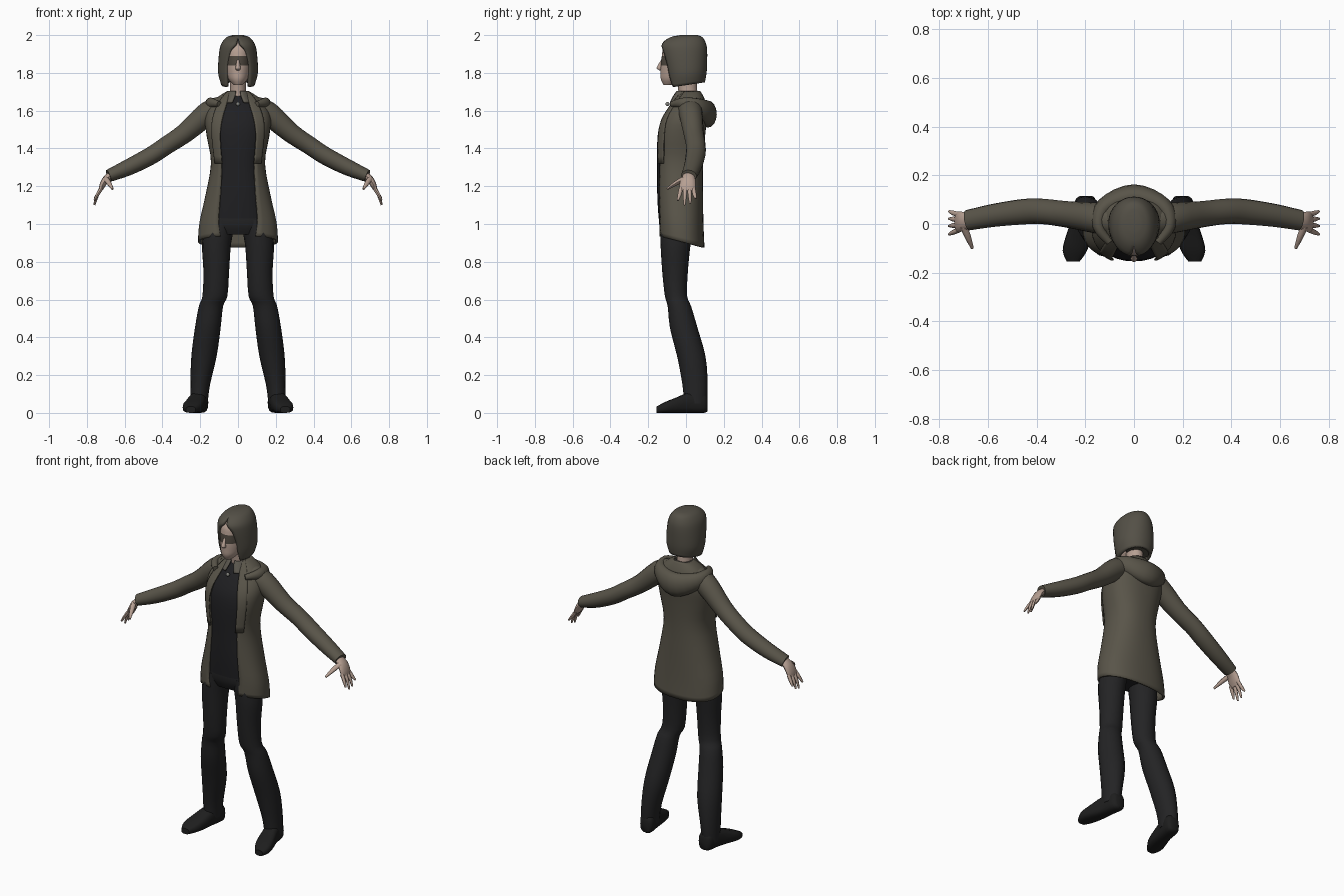
import bpy, bmesh, math
from mathutils import Vector

if "Cube" in bpy.data.objects:
    bpy.data.objects.remove(bpy.data.objects["Cube"])


def material(name, rgb):
    m = bpy.data.materials.new(name)
    m.diffuse_color = (*rgb, 1)
    m.use_nodes = True
    m.node_tree.nodes["Principled BSDF"].inputs["Base Color"].default_value = m.diffuse_color
    return m


COAT = material("olive coat", (0.100, 0.090, 0.067))
HAIR = material("dark olive hair", (0.088, 0.080, 0.062))
SKIN = material("skin", (0.47, 0.35, 0.29))
SHIRT = material("black shirt", (0.014, 0.014, 0.016))
TROUSERS = material("black trousers", (0.017, 0.017, 0.018))
BOOT = material("black boots", (0.013, 0.013, 0.013))
COLLAR = material("grey olive collar", (0.11, 0.10, 0.08))
BAND = material("eye shadow", (0.075, 0.062, 0.048))
METAL = material("grey metal", (0.22, 0.22, 0.20))


def resample(rows, k):
    """Catmull-Rom interpolation of any list of number tuples."""
    out = []
    for i in range(len(rows) - 1):
        p0, p1 = rows[max(i - 1, 0)], rows[i]
        p2, p3 = rows[i + 1], rows[min(i + 2, len(rows) - 1)]
        for j in range(k):
            t = j / k
            out.append(tuple(
                0.5 * (2 * b + (c - a) * t + (2 * a - 5 * b + 4 * c - d) * t * t
                       + (3 * b - a - 3 * c + d) * t ** 3)
                for a, b, c, d in zip(p0, p1, p2, p3)))
    out.append(tuple(rows[-1]))
    return out


def spow(v, p):
    return math.copysign(abs(v) ** p, v)


def finish(name, bm, mat, mirror=False, thick=0.0, angle=45):
    me = bpy.data.meshes.new(name)
    bm.to_mesh(me)
    bm.free()
    me.materials.append(mat)
    ob = bpy.data.objects.new(name, me)
    bpy.context.collection.objects.link(ob)
    bpy.ops.object.select_all(action='DESELECT')
    ob.select_set(True)
    bpy.context.view_layer.objects.active = ob
    bpy.ops.object.shade_smooth_by_angle(angle=math.radians(angle))
    if thick:
        s = ob.modifiers.new("Thickness", 'SOLIDIFY')
        s.thickness, s.offset = thick, -1
    if mirror:
        m = ob.modifiers.new("Mirror", 'MIRROR')
        m.use_mirror_merge = False
    return ob


def tube(name, mat, rows, ref, along=None, n=16, k=3, p=1.0, mirror=False):
    """Closed loft of (x, y, z, radius along ref, other radius)."""
    rows = resample(rows, k)
    bm = bmesh.new()
    rings = []
    for i, (x, y, z, ru, rv) in enumerate(rows):
        a, b = rows[max(i - 1, 0)], rows[min(i + 1, len(rows) - 1)]
        d = Vector(along) if along else (Vector(b[:3]) - Vector(a[:3])).normalized()
        u = Vector(ref)
        u = (u - d * u.dot(d)).normalized()
        v = d.cross(u)
        ring = []
        for j in range(n):
            t = 2 * math.pi * j / n
            ring.append(bm.verts.new(Vector((x, y, z)) + u * ru * spow(math.cos(t), p)
                                     + v * rv * spow(math.sin(t), p)))
        rings.append(ring)
    for r, s in zip(rings, rings[1:]):
        for j in range(n):
            bm.faces.new((r[j], r[(j + 1) % n], s[(j + 1) % n], s[j]))
    bm.faces.new(rings[0])
    bm.faces.new(rings[-1])
    bmesh.ops.recalc_face_normals(bm, faces=bm.faces[:])
    return finish(name, bm, mat, mirror)


def sheet(name, mat, rows, n=32, k=3, p=0.85, slope=0.0, thick=0.01, span=None,
          cap=False, mirror=False):
    """Wrap open at the front; rows from the top: (z, half width, front, back, gap)."""
    rows = resample(rows, k)
    bm = bmesh.new()
    rings = []
    for i, (z, a, yf, yb, g) in enumerate(rows):
        start = math.asin(min(1, max(0, g) / a) ** (1 / p))
        end = start + span if span else 2 * math.pi - start
        t = i / (len(rows) - 1)
        ring = []
        for j in range(n + 1):
            f = start + (end - start) * j / n
            y = (yf + yb) / 2 - (yb - yf) / 2 * spow(math.cos(f), p)
            ring.append(bm.verts.new((a * spow(math.sin(f), p), y, z + slope * y * t ** 3)))
        rings.append(ring)
    for r, s in zip(rings, rings[1:]):
        for j in range(n):
            bm.faces.new((r[j], s[j], s[j + 1], r[j + 1]))
    if cap:
        bm.faces.new(rings[0])
    bmesh.ops.remove_doubles(bm, verts=bm.verts[:], dist=1e-4)
    return finish(name, bm, mat, mirror, thick)


UP, X, Y, Z = (0, 0, 1), (1, 0, 0), (0, 1, 0), (0, 0, 1)

# Coat body, open at the front, with a hem that drops at the back
coat = [(1.705, .055, -.025, .075, .045), (1.67, .11, -.05, .095, .055),
        (1.62, .155, -.09, .11, .07), (1.55, .175, -.135, .11, .09),
        (1.46, .165, -.158, .10, .10), (1.32, .143, -.160, .09, .09),
        (1.15, .172, -.157, .09, .095), (1.00, .205, -.152, .093, .105),
        (.90, .212, -.148, .098, .095)]
sheet("coat_body", COAT, coat, slope=-.25, thick=.012)

# Lapels lying on the coat edges
sheet("lapel", COAT, [(z, a + .006, yf - .007, yb + .004, g - .004)
                      for z, a, yf, yb, g in coat[:6]],
      n=5, span=.38, thick=.008, mirror=True)

# Hood hanging on the shoulders and back
half = [(.10, -.075, 1.635, .015, .015), (.145, -.01, 1.64, .03, .025),
        (.12, .07, 1.615, .05, .038)]
tube("hood", COAT, half + [(0, .115, 1.582, .072, .048)]
     + [(-x, y, z, a, b) for x, y, z, a, b in reversed(half)], Z, k=4)

# Sleeves
tube("sleeve", COAT, [(.09, .015, 1.615, .065, .06), (.16, .025, 1.585, .063, .063),
                      (.28, .04, 1.482, .054, .052), (.38, .052, 1.415, .052, .048),
                      (.46, .05, 1.362, .052, .047), (.58, .035, 1.30, .047, .043),
                      (.685, .015, 1.255, .042, .033)], Y, mirror=True)

# Hands: palm, four fingers and a thumb
tube("palm", SKIN, [(.665, .015, 1.265, .028, .02), (.70, .012, 1.235, .038, .019),
                    (.72, .008, 1.20, .043, .015), (.73, .008, 1.175, .037, .009)],
     Y, n=12, mirror=True)
for i, (y, tip, z) in enumerate([(-.026, -.043, 1.125), (-.004, -.008, 1.10),
                                 (.018, .022, 1.108), (.039, .052, 1.135)]):
    tube("finger_%d" % (i + 1), SKIN,
         [(.722, y, 1.19, .011, .010), (.744, (y + tip) / 2, 1.155, .010, .009),
          (.760, tip, z, .005, .005)], Y, n=8, mirror=True)
tube("thumb", SKIN, [(.70, -.01, 1.24, .015, .014), (.682, -.055, 1.215, .013, .012),
                     (.664, -.10, 1.185, .006, .006)], X, n=8, mirror=True)

# Shirt
tube("shirt", SHIRT, [(0, .02, 1.685, .05, .05), (0, .015, 1.65, .095, .075),
                      (0, -.005, 1.60, .135, .095), (0, -.02, 1.53, .15, .118),
                      (0, -.03, 1.44, .145, .122), (0, -.035, 1.30, .125, .118),
                      (0, -.04, 1.15, .145, .112), (0, -.04, 1.03, .16, .105)],
     X, along=UP, n=28, p=.85)

# Trousers: hips and legs
tube("hips", TROUSERS, [(0, -.04, 1.08, .15, .10), (0, -.042, 1.0, .17, .10),
                        (0, -.045, .945, .13, .075)], X, along=UP, n=24, p=.85)
tube("leg", TROUSERS, [(.088, -.045, 1.02, .078, .09), (.113, -.055, .90, .077, .08),
                       (.115, -.058, .75, .068, .068), (.122, -.053, .62, .066, .059),
                       (.143, -.035, .565, .064, .062), (.160, -.012, .45, .068, .073),
                       (.180, .028, .30, .067, .075), (.200, .048, .15, .052, .067),
                       (.207, .05, .05, .046, .06)], X, along=UP, mirror=True)

# Boots, toes turned out
tube("boot", BOOT, [(.197, .115, .045, .025, .035), (.20, .095, .055, .043, .055),
                    (.212, .02, .055, .045, .055), (.228, -.05, .041, .052, .041),
                    (.243, -.11, .029, .050, .029), (.250, -.155, .017, .026, .017)],
     X, along=(0, -1, 0), p=.7, mirror=True)

# Neck and head, with the dark strip across the eyes
tube("neck", SKIN, [(0, .015, 1.64, .05, .052), (0, .01, 1.70, .043, .05),
                    (0, .0, 1.80, .045, .055)], X, along=UP)
head = tube("head", SKIN, [(0, -.088, 1.735, .022, .03), (0, -.06, 1.765, .05, .073),
                           (0, -.04, 1.80, .064, .095), (0, -.03, 1.84, .071, .105),
                           (0, -.022, 1.89, .075, .106), (0, -.012, 1.93, .076, .108),
                           (0, -.005, 1.965, .06, .085)], X, along=UP, n=28)
head.data.materials.append(BAND)
for f in head.data.polygons:
    if 1.84 < f.center.z < 1.89 and f.center.y < -.06:
        f.material_index = 1
tube("nose", SKIN, [(0, -.125, 1.868, .007, .007), (0, -.138, 1.84, .011, .012),
                    (0, -.142, 1.823, .014, .014), (0, -.13, 1.812, .008, .008)],
     X, along=UP, n=10)

# Hair: parted outer shell and a filling behind the head
sheet("hair", HAIR, [(2.0, .028, -.03, .06, 0), (1.988, .062, -.085, .088, 0),
                     (1.955, .088, -.128, .106, .012), (1.915, .099, -.130, .112, .043),
                     (1.85, .105, -.118, .112, .058), (1.79, .104, -.106, .109, .060),
                     (1.735, .088, -.095, .100, .062)],
      p=.95, slope=.15, thick=.015, cap=True)
tube("hair_back", HAIR, [(0, .035, 1.755, .075, .058), (0, .035, 1.83, .09, .066),
                         (0, .03, 1.95, .075, .065)], X, along=UP, n=20)

# Shirt collar and pendant
sheet("collar", COLLAR, [(1.705, .052, -.05, .07, .012), (1.68, .062, -.068, .075, .016),
                         (1.645, .082, -.088, .08, .03)], thick=.006, n=24)
bm = bmesh.new()
bmesh.ops.create_uvsphere(bm, u_segments=10, v_segments=6, radius=.011)
bmesh.ops.translate(bm, verts=bm.verts[:], vec=(0, -.098, 1.635))
finish("pendant", bm, METAL)
